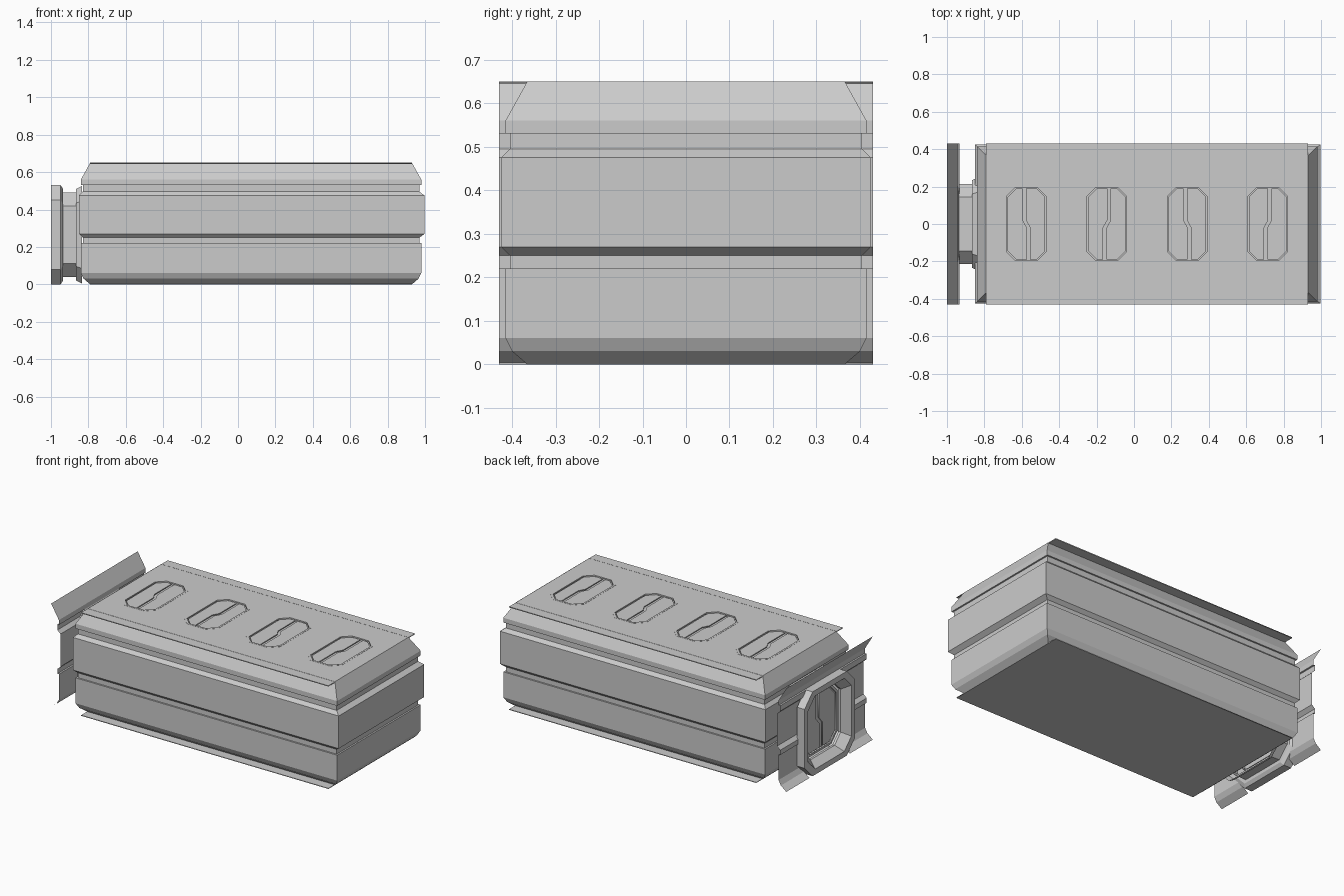
import bpy, bmesh
from mathutils import Matrix

if "Cube" in bpy.data.objects:
    bpy.data.objects.remove(bpy.data.objects["Cube"])

# Wall profile: (height, inset from the widest outline)
PROFILE = [(0, .06), (.03, .025), (.06, .01), (.22, .01), (.22, .02), (.25, .02), (.27, 0),
           (.475, 0), (.495, .02), (.53, .02), (.53, .01), (.56, .01), (.65, .06)]


def loft(name, loops, closed=True, ring=False):
    """Skin consecutive point loops with quads."""
    bm = bmesh.new()
    rows = [[bm.verts.new(p) for p in lp] for lp in loops]
    pairs = list(zip(rows, rows[1:])) + ([(rows[-1], rows[0])] if ring else [])
    n = len(rows[0])
    for a, b in pairs:
        for i in range(n if closed else n - 1):
            j = (i + 1) % n
            bm.faces.new((a[i], a[j], b[j], b[i]))
    if closed:
        bmesh.ops.recalc_face_normals(bm, faces=bm.faces)
    me = bpy.data.meshes.new(name)
    bm.to_mesh(me)
    bm.free()
    ob = bpy.data.objects.new(name, me)
    bpy.context.collection.objects.link(ob)
    return ob


def plate(name, loops, thick, matrix):
    """Flat filled outline (inner loops become holes), turned into a mesh."""
    cu = bpy.data.curves.new(name, 'CURVE')
    cu.dimensions, cu.fill_mode, cu.extrude = '2D', 'BOTH', thick / 2
    for lp in loops:
        sp = cu.splines.new('POLY')
        sp.points.add(len(lp) - 1)
        for p, (u, v) in zip(sp.points, lp):
            p.co = (u, v, 0, 1)
        sp.use_cyclic_u = True
    tmp = bpy.data.objects.new(name + "_outline", cu)
    bpy.context.collection.objects.link(tmp)
    dg = bpy.context.evaluated_depsgraph_get()
    me = bpy.data.meshes.new_from_object(tmp.evaluated_get(dg))
    bpy.data.objects.remove(tmp)
    ob = bpy.data.objects.new(name, me)
    bpy.context.collection.objects.link(ob)
    ob.matrix_world = matrix
    return ob


def octagon(w, h, c, u=0, v=0):
    pts = [(-w, -h + c), (-w + c, -h), (w - c, -h), (w, -h + c),
           (w, h - c), (w - c, h), (-w + c, h), (-w, h - c)]
    return [(u + a, v + b) for a, b in pts]


def hatch(name, w, h, c, place, flip=1):
    """Two leaves with a kinked gap, over a recessed backing."""
    k, g = w * .11, w * .09
    leaf = [(-w, -h + c), (-w + c, -h), (k - g, -h), (k - g, -.02),
            (-k - g, .02), (-k - g, h), (-w + c, h), (-w, h - c)]
    for side, s in (("left", 1), ("right", -1)):
        plate(f"{name}_{side}_leaf", [[(u * s * flip, v * s) for u, v in leaf]], .006,
              place @ Matrix.Translation((0, 0, -.006)))
    plate(name + "_backing", [octagon(w + .01, h + .01, c)], .004,
          place @ Matrix.Translation((0, 0, -.016)))
    plate(name + "_frame", [octagon(w + .018, h + .018, c + .006),
                            octagon(w + .006, h + .006, c + .003)], .008,
          place @ Matrix.Translation((0, 0, -.002)))


# Grooved container walls
walls = []
for z, d in PROFILE:
    x0, x1, y = -.85 + d, .99 - d + (.008 if d == 0 else 0), .425 - d
    walls.append([(x0, -y, z), (x1, -y, z), (x1, y, z), (x0, y, z)])
loft("container_walls", walls)

# Roof with hatch openings, and floor; both overhang front and back
rim = [(-.79, -.43), (.93, -.43), (.93, .43), (-.79, .43)]
hatch_xs = [-.575 + .43 * i for i in range(4)]
plate("roof", [rim] + [octagon(.106, .196, .048, x) for x in hatch_xs], .005,
      Matrix.Translation((0, 0, .6465)))
plate("floor", [rim], .004, Matrix.Translation((0, 0, .002)))
for i, x in enumerate(hatch_xs):
    hatch(f"roof_hatch_{i + 1}", .1, .19, .045, Matrix.Translation((x, 0, .648)),
          1 if i % 2 == 0 else -1)

# End panel: same profile, flared outward, open behind the doorway
def panel(name, y0, y1, zmin=0):
    pts = [(-.934 - d * 1.08, z) for z, d in PROFILE if z >= zmin]
    loft(name, [[(x, y, z) for x, z in pts] for y in (y0, y1)], closed=False)

panel("end_panel_back", .2, .43)
panel("end_panel_front", -.43, -.2)
panel("end_panel_top", -.2, .2, .475)

# Octagonal doorway: collar, bevelled opening and neck to the container
def doorway(name, sections, ring=False):
    loft(name, [[(x, u, v) for u, v in octagon(w, h, c, 0, .265)]
                for x, w, h, c in sections], ring=ring)

doorway("door_collar", [(-.935, .235, .245, .08), (-.948, .25, .265, .08), (-1, .25, .265, .08),
                        (-1, .215, .23, .07), (-.95, .18, .195, .06), (-.935, .18, .195, .06)], True)
doorway("door_neck", [(-.935, .215, .225, .07), (-.90, .215, .225, .07), (-.865, .215, .225, .07),
                      (-.865, .235, .245, .075), (-.835, .25, .26, .08)])

# End door set inside the collar
end_place = Matrix(((0, 0, -1, -.93), (-1, 0, 0, 0), (0, 1, 0, .265), (0, 0, 0, 1)))
hatch("end_door", .155, .17, .055, end_place)
